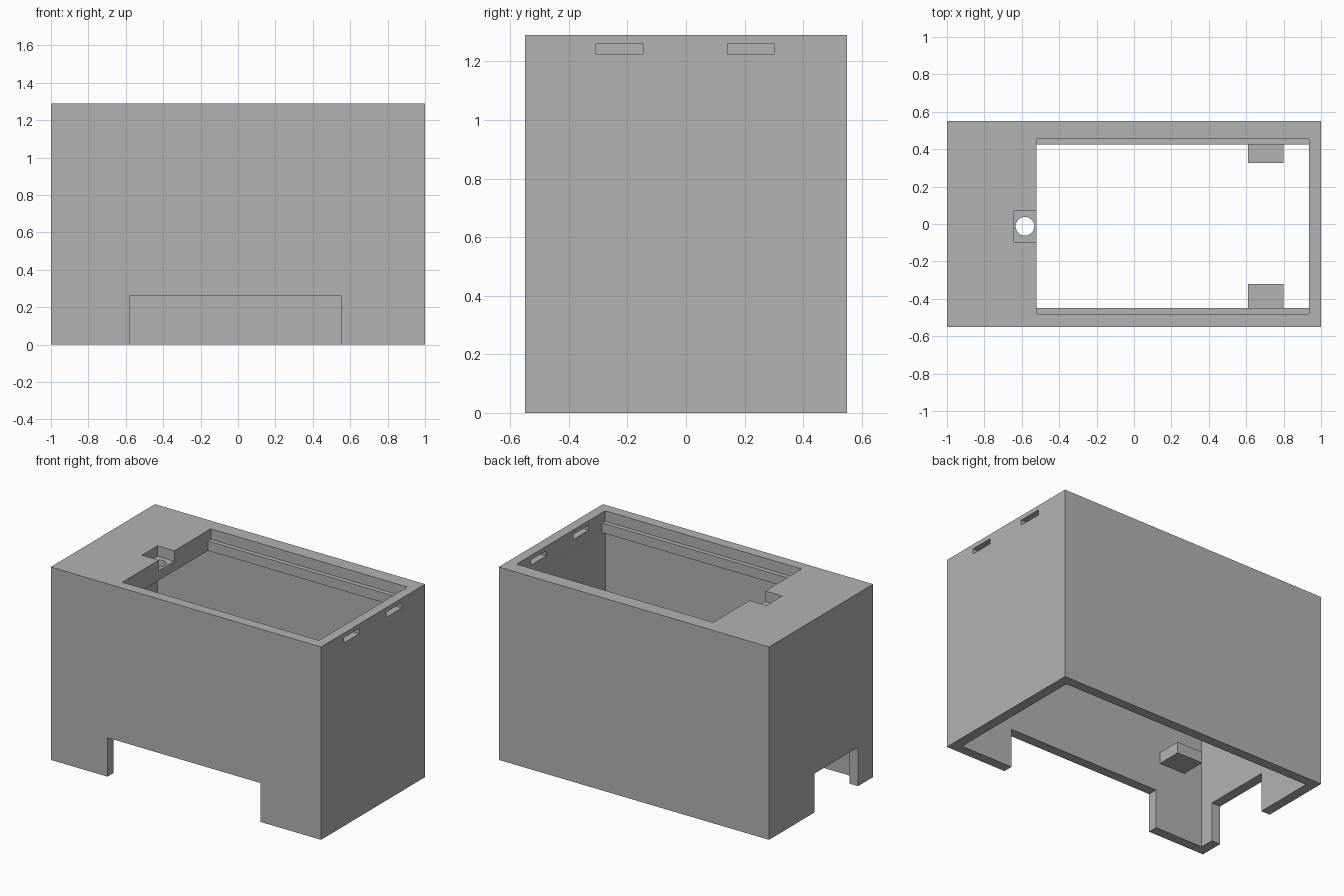
import bpy
import bmesh
from mathutils import Matrix, Vector

if "Cube" in bpy.data.objects:
    bpy.data.objects.remove(bpy.data.objects["Cube"], do_unlink=True)

grey = bpy.data.materials.new("plain_grey")
grey.use_nodes = True
colour = (0.45, 0.45, 0.45, 1)
grey.diffuse_color = colour
grey.node_tree.nodes["Principled BSDF"].inputs["Base Color"].default_value = colour


def add_object(name, bm):
    mesh = bpy.data.meshes.new(name)
    bm.to_mesh(mesh)
    bm.free()
    mesh.materials.append(grey)
    obj = bpy.data.objects.new(name, mesh)
    bpy.context.collection.objects.link(obj)
    return obj


def box(name, x, y, z):
    """Box given by its (low, high) range on each axis."""
    low, high = Vector((x[0], y[0], z[0])), Vector((x[1], y[1], z[1]))
    bm = bmesh.new()
    place = Matrix.Translation((low + high) / 2) @ Matrix.Diagonal((*(high - low), 1))
    bmesh.ops.create_cube(bm, size=1, matrix=place)
    return add_object(name, bm)


def cylinder(name, centre, radius, depth):
    bm = bmesh.new()
    bmesh.ops.create_cone(bm, cap_ends=True, segments=32, radius1=radius,
                          radius2=radius, depth=depth,
                          matrix=Matrix.Translation(centre))
    return add_object(name, bm)


def cut(target, cutter):
    """Subtract the cutter from the target, then remove the cutter."""
    cutter.hide_render = True
    mod = target.modifiers.new("cut", "BOOLEAN")
    mod.operation = "DIFFERENCE"
    mod.solver = "EXACT"
    mod.object = cutter
    bpy.context.view_layer.objects.active = target
    bpy.ops.object.modifier_apply(modifier=mod.name)
    bpy.data.objects.remove(cutter, do_unlink=True)


top, ledge, slab = 1.29, 1.22, 1.155
inner_x, inner_y = 0.935, 0.485
opening_x = (-0.52, inner_x)

# Housing: outer block hollowed from below
housing = box("housing", (-1, 1), (-0.55, 0.55), (0, top))
cut(housing, box("cavity", (-inner_x, inner_x), (-inner_y, inner_y), (-0.2, slab)))

# Top opening, narrower below so a ledge remains along both long sides
cut(housing, box("lower_opening", opening_x, (-0.45, 0.425), (1.1, 1.4)))
cut(housing, box("upper_opening", opening_x, (-0.48, 0.455), (ledge, 1.4)))

# Recess and round hole beside the opening
cut(housing, box("recess", (-0.645, -0.45), (-0.095, 0.07), (ledge, 1.4)))
cut(housing, cylinder("hole", (-0.583, -0.012, 1.2), 0.05, 0.4))

# Notches at the foot of the front and right walls
cut(housing, box("front_notch", (-0.58, 0.55), (-0.7, -0.4), (-0.2, 0.26)))
cut(housing, box("right_notch", (-1.2, -0.8), (-0.39, 0.07), (-0.2, 0.26)))

# Two slots through the left wall
for y in ((-0.307, -0.146), (0.142, 0.303)):
    cut(housing, box("slot", (0.9, 1.1), y, (1.225, 1.26)))

# Support blocks on the inside of the long walls
for end, x in (("left", (0.61, 0.80)), ("right", (-0.80, -0.61))):
    for side, y in (("front", (-inner_y, -0.32)), ("back", (0.325, inner_y))):
        box(f"{side}_{end}_support", x, y, (0.455, 0.53))

# Smooth only the round hole
bpy.ops.object.select_all(action="DESELECT")
housing.select_set(True)
bpy.context.view_layer.objects.active = housing
bpy.ops.object.shade_smooth_by_angle()
